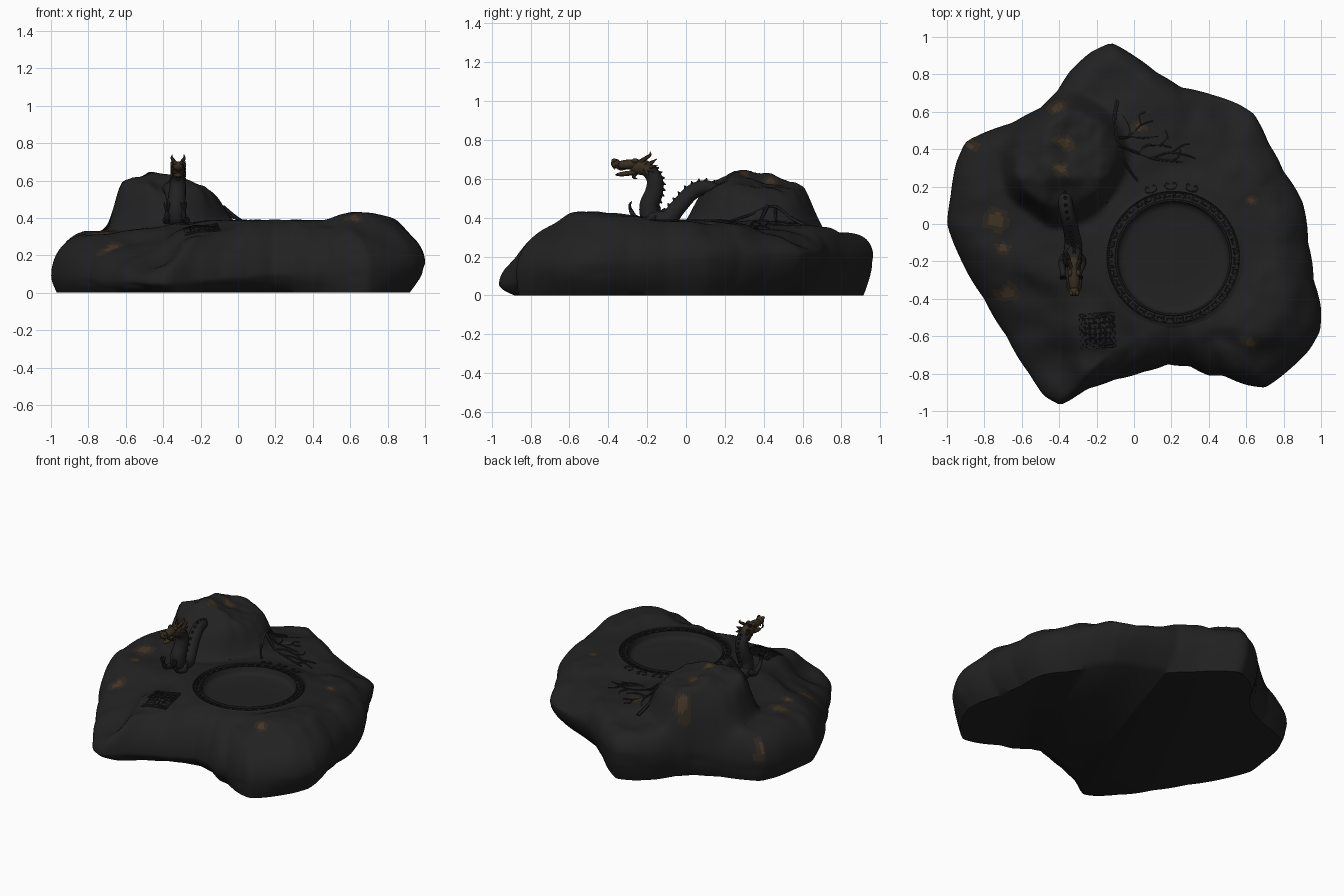
import bpy, bmesh, math
from mathutils import Vector, noise

if "Cube" in bpy.data.objects:
    bpy.data.objects.remove(bpy.data.objects["Cube"])

def material(name, col):
    m = bpy.data.materials.new(name)
    m.diffuse_color = (*col, 1)
    m.use_nodes = True
    m.node_tree.nodes["Principled BSDF"].inputs["Base Color"].default_value = m.diffuse_color
    return m

STONE = material("dark_stone", (0.016, 0.0155, 0.0155))
HALO = material("brown_stone", (0.028, 0.021, 0.014))
RUST = material("rust_stone", (0.055, 0.036, 0.018))
CARVE = material("carved_stone", (0.016, 0.0155, 0.0155))
HORN = material("bronze_stone", (0.04, 0.027, 0.015))
CX, CY, RIM = 0.21, -0.18, 0.387

def finish(name, bm, mats, angle=45):
    bmesh.ops.recalc_face_normals(bm, faces=bm.faces[:])
    me = bpy.data.meshes.new(name)
    bm.to_mesh(me)
    bm.free()
    for m in mats:
        me.materials.append(m)
    ob = bpy.data.objects.new(name, me)
    bpy.context.collection.objects.link(ob)
    bpy.ops.object.select_all(action='DESELECT')
    ob.select_set(True)
    bpy.context.view_layer.objects.active = ob
    bpy.ops.object.shade_smooth_by_angle(angle=math.radians(angle))
    return ob

def smooth(a, b, v):
    t = min(max((v - a) / (b - a), 0), 1)
    return t * t * (3 - 2 * t)

def bump(x, y, cx, cy, s):
    return math.exp(-((x - cx) ** 2 + (y - cy) ** 2) / (s * s))

# plan outline of the boulder
OUT = [(-.12, .97), (0, .9), (.12, .81), (.25, .73), (.42, .69), (.56, .64), (.64, .59), (.72, .43),
       (.80, .28), (.9, .12), (.93, -.1), (.96, -.3), (1, -.45), (.995, -.57), (.94, -.67), (.84, -.77),
       (.7, -.875), (.6, -.86), (.48, -.81), (.4, -.81), (.3, -.76), (.18, -.75), (.05, -.79), (-.1, -.83),
       (-.25, -.88), (-.39, -.97), (-.48, -.92), (-.56, -.8), (-.68, -.6), (-.8, -.4), (-.93, -.18),
       (-1, 0), (-.98, .15), (-.95, .33), (-.9, .44), (-.82, .48), (-.65, .54), (-.5, .62), (-.41, .71),
       (-.34, .82), (-.23, .92)]
# top surface heights
HT = [(.2, -.18, .385), (.65, -.52, .435), (.8, -.4, .42), (.6, .2, .38), (.75, 0, .385), (.4, .5, .34),
      (.5, .6, .26), (-.1, .8, .32), (.1, .6, .36), (-.3, -.2, .37), (-.2, -.57, .36), (-.5, -.2, .35),
      (-.75, 0, .315), (-.8, .3, .325), (-.6, -.4, .25), (-.45, -.78, .15), (-.6, -.6, .21), (-.2, -.75, .30),
      (.2, -.62, .38), (-.6, .4, .36), (-.02, .4, .385), (.72, -.78, .335), (.45, -.74, .34), (.93, -.45, .35),
      (.85, .15, .33), (.7, .45, .3)]

polar = sorted((math.atan2(y - CY, x - CX), math.hypot(x - CX, y - CY)) for x, y in OUT)
polar = [(polar[-1][0] - math.tau, polar[-1][1])] + polar + [(polar[0][0] + math.tau, polar[0][1])]

def edge_radius(a):
    a = (a + math.pi) % math.tau - math.pi
    for (a0, r0), (a1, r1) in zip(polar, polar[1:]):
        if a0 <= a <= a1:
            return r0 + (r1 - r0) * (a - a0) / (a1 - a0)
    return polar[0][1]

def ground(x, y):
    n = d = 0
    for px, py, pz in HT:
        w = 1 / ((x - px) ** 2 + (y - py) ** 2 + .01) ** 2
        n += w * pz
        d += w
    z = n / d + .014 * noise.noise(Vector((x * 4, y * 4, 1))) + .007 * noise.noise(Vector((x * 11, y * 11, 4)))
    # rocky mound, steep on the left and back
    q = math.hypot((x + .37) / .335, (y - .35) / .37) + .12 * noise.noise(Vector((x * 4, y * 4, 7)))
    top = .645 - .24 * max(x + .47, 0) - .5 * max(-.48 - x, 0) - .2 * max(y - .28, 0) - .5 * max(.25 - y, 0)
    top -= .5 * max(x + .18, 0)
    top += .03 * noise.noise(Vector((x * 6, y * 6, 3))) + .012 * noise.noise(Vector((x * 15, y * 15, 9)))
    z += (max(top, z) - z) * (1 - smooth(.72, 1.04, q))
    r = math.hypot(x - CX, y - CY)
    return RIM + (z - RIM) * smooth(.365, .5, r)

# ---- boulder with sunken round well ----
N, M = 320, 56
bm = bmesh.new()
WELL = [(.03, -.05), (.1, -.05), (.2, -.05), (.26, -.047), (.285, -.04), (.296, -.025), (.3, 0), (.302, .003),
        (.309, .003), (.312, -.006), (.352, -.006), (.355, .003), (.364, .003), (.367, 0)]
rings = [[] for _ in range(len(WELL) + M + 6)]
for i in range(N):
    a = math.tau * i / N
    R = sum(edge_radius(a + k * .014) for k in (-1, 0, 0, 1)) / 4
    ca, sa = math.cos(a), math.sin(a)
    ex, ey = CX + R * ca, CY + R * sa
    hw = .14 + .07 * ey + .05 * ex
    width = min(max(.2 - .1 * ey, .13), .25)
    col = [(r, RIM + dz) for r, dz in WELL]
    for k in range(1, M + 1):
        u = k / M
        r = .367 + (R - .367) * (1 - (1 - u) ** 1.7)
        f = 1 - min((R - r) / width, 1)
        x, y = CX + r * ca, CY + r * sa
        col.append((r, hw + (ground(x, y) - hw) * math.sqrt(max(1 - f ** 2, 0))))
    # undercut side below the widest line
    inset = .05 + .02 * ex + .1 * bump(ex, ey, .5, .66, .4) + .1 * bump(ex, ey, -.05, -.8, .3)
    inset = max(inset + .04 * bump(ex, ey, -.4, -.96, .2) - .05 * bump(ex, ey, .72, -.87, .25), .015)
    inset += .03 * bump(ex, ey, 1, -.35, .35)
    for k in range(1, 7):
        s = k / 6
        wob = .015 * noise.noise(Vector((ex * 5, ey * 5, s * 2))) * (1 - s)
        col.append((R - inset * s ** 1.7 + min(wob, 0), hw * (1 - s)))
    for ring, (r, z) in zip(rings, col):
        ring.append(bm.verts.new((CX + r * ca, CY + r * sa, z)))
SPOTS = [(-.41, .62, .04), (-.38, .44, .045), (-.39, .3, .035), (-.73, .02, .06), (-.68, -.37, .045),
         (-.7, -.13, .03), (.62, .13, .025), (.62, -.63, .03), (.03, .52, .03), (-.87, .42, .03)]
for r0, r1 in zip(rings, rings[1:]):
    for i in range(N):
        j = (i + 1) % N
        f = bm.faces.new((r0[i], r0[j], r1[j], r1[i]))
        c = f.calc_center_median()
        wob = 1 + .6 * noise.noise(c * 14)
        near = min(math.hypot(c.x - x, (c.y - y) * 1.3) / s for x, y, s in SPOTS) / wob
        f.material_index = 0 if c.z < .15 or near > 1.4 else 1 if near > .75 else 2
bm.faces.new(rings[0])
bm.faces.new(rings[-1])
finish("boulder", bm, [STONE, HALO, RUST], 50)

def tube(bm, pts, sides=8, sub=6):
    """Swept round tube through (x, y, z, radius) points."""
    P = [Vector(p) for p in pts]
    path = []
    for i in range(len(P) - 1):
        p0, p1, p2, p3 = P[max(i - 1, 0)], P[i], P[i + 1], P[min(i + 2, len(P) - 1)]
        for k in range(sub):
            t = k / sub
            path.append(p1.lerp(p2, t) if sub == 1 else .5 * (2 * p1 + (p2 - p0) * t
                        + (2 * p0 - 5 * p1 + 4 * p2 - p3) * t * t + (3 * p1 - p0 - 3 * p2 + p3) * t ** 3))
    path.append(P[-1])
    old = None
    for i, p in enumerate(path):
        t = (path[min(i + 1, len(path) - 1)] - path[max(i - 1, 0)]).to_3d().normalized()
        u = t.cross(Vector((1, .05, .02))).normalized()
        v = t.cross(u)
        ring = [bm.verts.new(p.to_3d() + max(p.w, .001) * (u * math.cos(g) + v * math.sin(g)))
                for g in (math.tau * k / sides for k in range(sides))]
        if old:
            for k in range(sides):
                bm.faces.new((old[k], old[k - 1], ring[k - 1], ring[k]))
        else:
            bm.faces.new(ring)
        old = ring
    bm.faces.new(old)
    return path

def blob(bm, c, size, tilt=0):
    vs = bmesh.ops.create_uvsphere(bm, u_segments=16, v_segments=10, radius=1)['verts']
    cs, sn = math.cos(tilt), math.sin(tilt)
    for v in vs:
        x, y, z = (v.co[k] * size[k] for k in range(3))
        v.co = Vector(c) + Vector((x, y * cs - z * sn, y * sn + z * cs))

# ---- dragon body: hump out of the mound, then S-shaped neck ----
bm = bmesh.new()
BODY = [(-.37, .24, .50, .03), (-.37, .17, .53, .036), (-.365, .1, .555, .038), (-.35, .03, .53, .04),
        (-.335, -.04, .455, .042), (-.325, -.1, .39, .046), (-.33, -.175, .40, .05), (-.33, -.19, .46, .05),
        (-.325, -.165, .53, .046), (-.32, -.16, .59, .042), (-.32, -.185, .635, .038), (-.32, -.23, .66, .032)]
path = tube(bm, BODY, 16, 8)
# back fins
for i in range(4, len(path) - 8, 3):
    p = path[i].to_3d()
    t = (path[i + 1] - path[i - 1]).to_3d().normalized()
    n = Vector((1, 0, 0)).cross(t).normalized()
    n = -n if (n.z < 0 and i < 44) or (n.y < 0 and i >= 44) else n
    r = path[i].w
    tube(bm, [(*(p + n * r * .8), .014), (*(p + n * (r + .012) - t * .006), .002)], 5, 1)
# fore legs and claws
for s in (-1, 1):
    lx = -.335 + s * .045
    tube(bm, [(-.33 + s * .03, -.17, .41, .025), (-.33 + s * .055, -.2, .385, .02),
              (lx, -.26, .40, .014), (lx, -.285, .44, .011)], 8, 4)
    for k in (-1, 0, 1):
        tube(bm, [(lx, -.285, .44, .009), (lx + k * .012, -.29, .465, .007), (lx + k * .014, -.278, .485, .002)], 6, 3)
finish("dragon_body", bm, [CARVE])

# ---- dragon head ----
bm = bmesh.new()
HX, HZ = -.32, -.012
def spike(s, pts, sides=6, sub=3):
    tube(bm, [(HX + s * x, y, z + HZ, r) for x, y, z, r in pts], sides, sub)
blob(bm, (HX, -.23, .672 + HZ), (.037, .06, .04))
blob(bm, (HX, -.295, .686 + HZ), (.03, .075, .026), .08)
blob(bm, (HX, -.362, .69 + HZ), (.028, .024, .025))
blob(bm, (HX, -.3, .64 + HZ), (.023, .065, .013), .12)
for s in (-1, 1):
    blob(bm, (HX + s * .022, -.262, .705 + HZ), (.012, .018, .013))
    blob(bm, (HX + s * .016, -.37, .706 + HZ), (.011, .014, .011))
    spike(s, [(.016, -.235, .70, .012), (.026, -.205, .72, .01), (.034, -.185, .735, .007), (.03, -.185, .752, .001)])
    for y, z in ((-.15, .715), (-.145, .68), (-.16, .645), (-.19, .62)):
        spike(s, [(.02, -.215, .675, .015), (.032, (y - .215) / 2, (z + .67) / 2, .011), (.038, y, z, .001)])
    spike(s, [(.02, -.36, .68, .006), (.036, -.34, .66, .005), (.04, -.29, .665, .001)])
    for y in (-.37, -.345, -.32):
        spike(s, [(.015, y, .68, .007), (.015, y, .658, .001)], 5, 1)
spike(0, [(0, -.26, .64, .012), (0, -.27, .62, .008), (0, -.25, .612, .001)])
finish("dragon_head", bm, [HORN])

# ---- fret border around the well, with small scroll ornaments ----
bm = bmesh.new()
MOTIF = [(0, 0), (0, 1), (.8, 1), (.8, .3), (.35, .3), (.35, .65)]
for i in range(40):
    pts = []
    for u, v in MOTIF:
        a, r = (i + u) * math.tau / 40, .318 + .029 * v
        pts.append((CX + r * math.cos(a), CY + r * math.sin(a), RIM - .004, .0045))
    tube(bm, pts, 5, 1)
for deg in (75, 92, 108):
    a = math.radians(deg)
    for s in (-1, 1):
        pts = []
        for u, v in ((0, 0), (.02, .005), (.03, .02), (.022, .035), (.01, .028)):
            r, b = .367 + v, a + s * u / .37
            x, y = CX + r * math.cos(b), CY + r * math.sin(b)
            pts.append((x, y, ground(x, y), .005))
        tube(bm, pts, 6, 3)
finish("fret_border", bm, [CARVE])

# ---- carved branch lying on the slab ----
bm = bmesh.new()
TWIGS = [([(-.09, .66), (-.105, .55), (-.09, .45), (-.05, .33), (.02, .23)], .012),
         ([(-.08, .42), (.02, .38), (.1, .35), (.2, .335), (.26, .33)], .009),
         ([(-.085, .46), (-.02, .47), (.04, .53), (.1, .55)], .007), ([(-.02, .47), (.05, .46), (.13, .47)], .006),
         ([(.02, .38), (.07, .42), (.14, .42), (.2, .41)], .007), ([(.14, .42), (.18, .46), (.17, .5)], .005),
         ([(.1, .35), (.18, .38), (.27, .37), (.33, .35)], .006), ([(.2, .38), (.26, .42), (.3, .43)], .005),
         ([(.2, .335), (.24, .36), (.25, .4)], .005), ([(-.02, .47), (-.03, .53), (-.06, .58)], .005),
         ([(.04, .53), (.03, .58), (.06, .6)], .005)]
for pts, r in TWIGS:
    k = len(pts)
    tube(bm, [(x, y, ground(x, y) + .002, r * (1 - .6 * i / k)) for i, (x, y) in enumerate(pts)], 6, 5)
finish("carved_branch", bm, [CARVE])

# ---- square maze panel ----
bm = bmesh.new()
def bar(pts, r):
    c, s = math.cos(.07), math.sin(.07)
    flat = [(-.195 + u * c - v * s, -.57 + u * s + v * c) for u, v in pts]
    tube(bm, [(x, y, ground(x, y) + .001, r) for x, y in flat], 5, 1)
for h in (.09, .078):
    for k in (-1, 1):
        bar([(-h, k * h), (0, k * h), (h, k * h)], .005)
        bar([(k * h, -h), (k * h, 0), (k * h, h)], .005)
for i in range(5):
    for j in range(5):
        u, v, d = -.056 + i * .028, -.056 + j * .028, .011
        k = 1 if (i + j) % 2 else -1
        bar([(u - k * d, v - d), (u - k * d, v + d), (u + k * d, v + d), (u + k * d, v - d), (u, v - d)], .004)
finish("maze_panel", bm, [CARVE])
